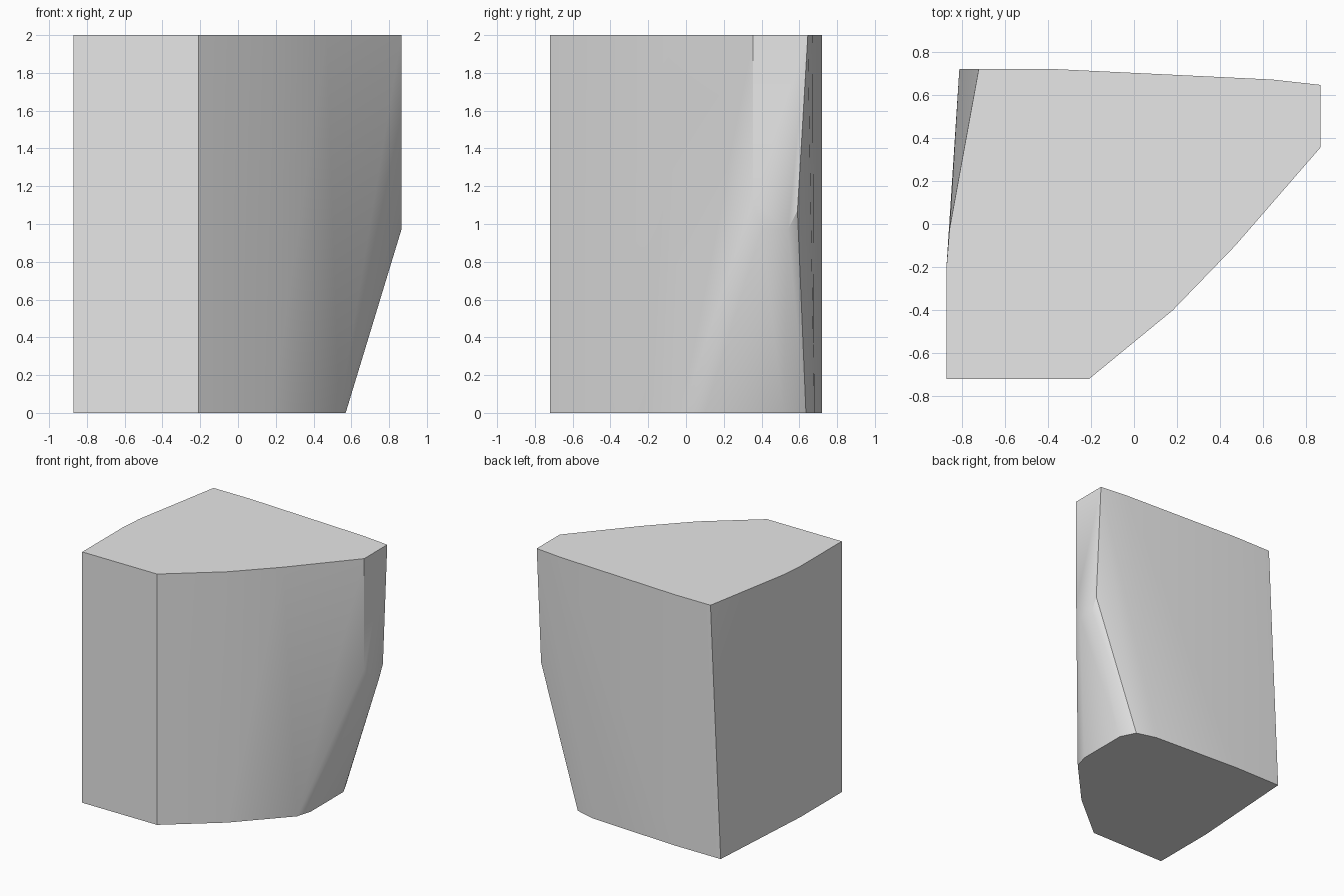
import bpy, bmesh, math

cube = bpy.data.objects.get("Cube")
if cube:
    bpy.data.objects.remove(cube, do_unlink=True)

# Plain grey stone
grey = bpy.data.materials.new("plain_grey")
grey.use_nodes = True
grey.diffuse_color = (0.8, 0.8, 0.8, 1)
grey.node_tree.nodes["Principled BSDF"].inputs["Base Color"].default_value = (0.8, 0.8, 0.8, 1)

# Straight walls shared by the top and bottom outlines
shared = [(-0.87, -0.2), (-0.87, -0.72), (-0.21, -0.72), (0.18, -0.4), (-0.4, 0.72)]

# Top: leaning back corner and a narrow flat end
top = shared + [(0.47, -0.1), (0.865, 0.355), (0.865, 0.645), (0.64, 0.67),
                (-0.72, 0.72), (-0.855, -0.02)]

# Bottom: the narrow end is cut back
bottom = shared + [(0.535, -0.02), (0.57, 0.1), (0.57, 0.515), (0.51, 0.635),
                   (0.35, 0.68), (-0.81, 0.72), (-0.858, 0)]

# Corners where the flat end meets the undercut
end_corners = [(0.865, 0.355, 1.12), (0.865, 0.4, 0.97),
               (0.865, 0.54, 0.97), (0.865, 0.59, 1.07)]

# Skin the outlines into one convex block
bm = bmesh.new()
for x, y in top:
    bm.verts.new((x, y, 2))
for x, y in bottom:
    bm.verts.new((x, y, 0))
for corner in end_corners:
    bm.verts.new(corner)
bmesh.ops.convex_hull(bm, input=bm.verts[:])
loose = [v for v in bm.verts if not v.link_faces]
bmesh.ops.delete(bm, geom=loose, context='VERTS')
bmesh.ops.dissolve_limit(bm, angle_limit=math.radians(0.5), verts=bm.verts[:], edges=bm.edges[:])
bmesh.ops.recalc_face_normals(bm, faces=bm.faces[:])

mesh = bpy.data.meshes.new("stone_block")
bm.to_mesh(mesh)
bm.free()
mesh.materials.append(grey)
block = bpy.data.objects.new("stone_block", mesh)
bpy.context.collection.objects.link(block)

# Soft shading across the gentle bends, crisp main edges
bpy.ops.object.select_all(action='DESELECT')
block.select_set(True)
bpy.context.view_layer.objects.active = block
bpy.ops.object.shade_smooth_by_angle(angle=math.radians(30))
